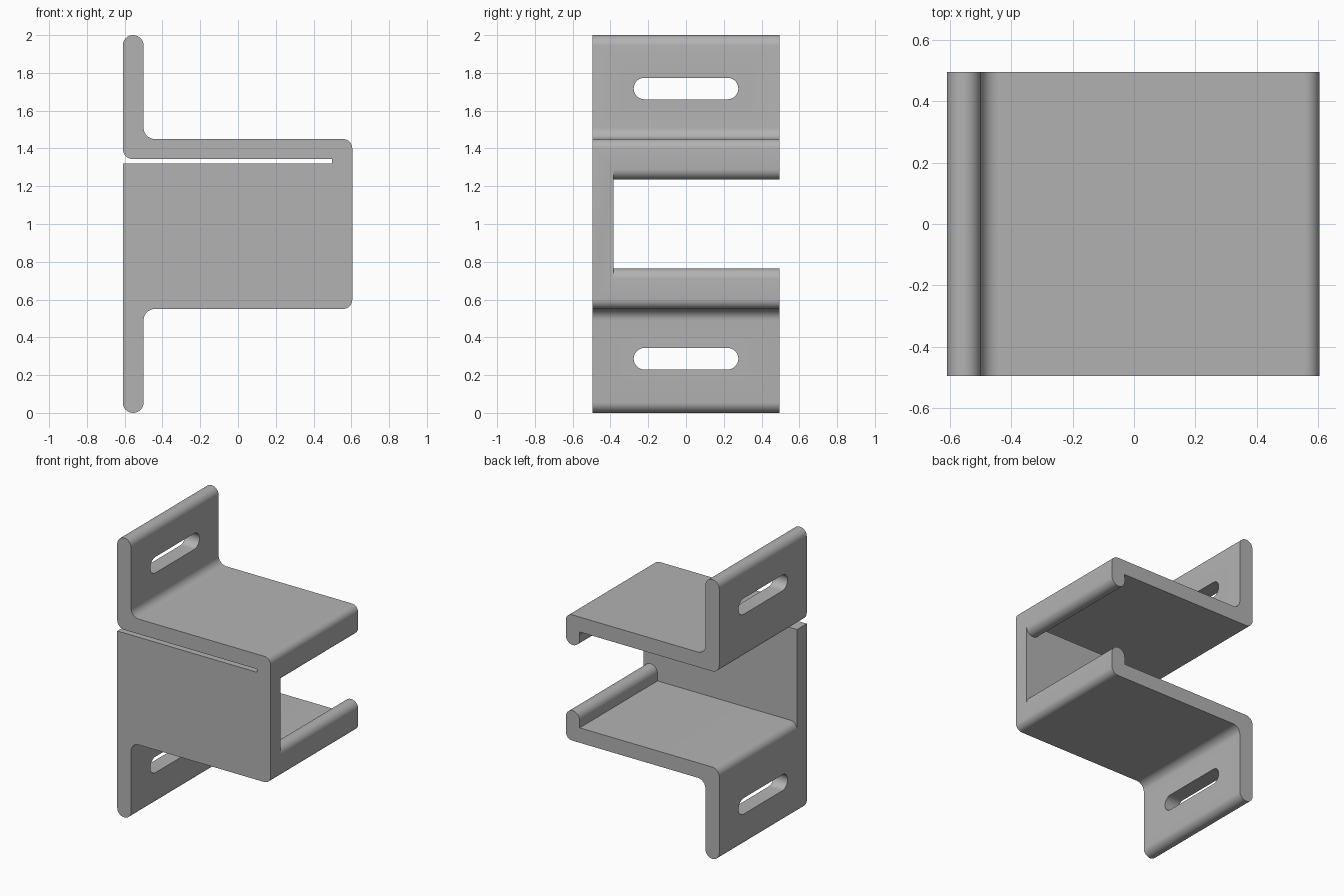
import bpy, bmesh, math
from mathutils import Vector

cube = bpy.data.objects.get("Cube")
if cube:
    bpy.data.objects.remove(cube, do_unlink=True)

# Main dimensions
LEFT, RIGHT, T, R = -0.61, 0.605, 0.11, 0.055
FRONT, BACK = -0.495, 0.495
SHELF_TOP, SHELF_LOW, LIP_END = 1.45, 1.343, 1.235

grey = bpy.data.materials.new("plain_grey")
grey.use_nodes = True
colour = (0.45, 0.45, 0.45, 1)
grey.diffuse_color = colour
grey.node_tree.nodes["Principled BSDF"].inputs["Base Color"].default_value = colour


def rounded(corners, steps=8):
    """Turn (x, z, radius) right-angle corners into an outline with arcs."""
    out = []
    for i, (x, z, r) in enumerate(corners):
        p = Vector((x, z))
        if r == 0:
            pts = [p]
        else:
            a = (Vector(corners[i - 1][:2]) - p).normalized() * r
            b = (Vector(corners[(i + 1) % len(corners)][:2]) - p).normalized() * r
            turns = [math.pi / 2 * k / steps for k in range(steps + 1)]
            pts = [p + a * (1 - math.sin(t)) + b * (1 - math.cos(t)) for t in turns]
        for q in pts:
            if not out or (q - out[-1]).length > 1e-4:
                out.append(q)
    if (out[0] - out[-1]).length < 1e-4:
        out.pop()
    return out


def prism(name, points, extrude):
    """Closed solid from a flat outline."""
    bm = bmesh.new()
    face = bm.faces.new([bm.verts.new(p) for p in points])
    new = bmesh.ops.extrude_face_region(bm, geom=[face])["geom"]
    bmesh.ops.translate(bm, vec=extrude, verts=[v for v in new if isinstance(v, bmesh.types.BMVert)])
    bmesh.ops.recalc_face_normals(bm, faces=bm.faces)
    mesh = bpy.data.meshes.new(name)
    bm.to_mesh(mesh)
    bm.free()
    mesh.materials.append(grey)
    obj = bpy.data.objects.new(name, mesh)
    bpy.context.collection.objects.link(obj)
    return obj


def cut(target, cutter):
    mod = target.modifiers.new(cutter.name, "BOOLEAN")
    mod.operation, mod.solver, mod.object = "DIFFERENCE", "EXACT", cutter
    bpy.context.view_layer.objects.active = target
    bpy.ops.object.modifier_apply(modifier=mod.name)
    bpy.data.objects.remove(cutter, do_unlink=True)


def flip(corners):
    """Same corners below mid height, in reverse order."""
    return [(x, 2 - z, r) for x, z, r in reversed(corners)]


# Bracket outline: flanges, shelves, front plate and the thin relief gap
upper = [(LEFT, 2, R), (LEFT + T, 2, R), (LEFT + T, SHELF_TOP, 0.06), (RIGHT, SHELF_TOP, 0.05)]
gap = [(LEFT, 1.32, 0), (0.497, 1.32, 0), (0.497, SHELF_LOW, 0), (LEFT, SHELF_LOW, R)]
outline = rounded(upper + flip(upper) + gap)
bracket = prism("mounting_bracket", [(p.x, FRONT, p.y) for p in outline], (0, BACK - FRONT, 0))

# Hollow between the shelves, leaving the front plate and the two hooked lips
hollow = [(-1, SHELF_LOW + R, 0), (LEFT, SHELF_LOW + R, 0), (LEFT, SHELF_LOW, R),
          (RIGHT - T, SHELF_LOW, 0), (RIGHT - T, LIP_END, R), (RIGHT, LIP_END, R),
          (RIGHT, LIP_END + R, 0), (1, LIP_END + R, 0)]
room = rounded(hollow + flip(hollow))
cut(bracket, prism("hollow_cutter", [(p.x, FRONT + T, p.y) for p in room], (0, 1.2, 0)))

# Long bolt slots in both flanges
for z in (1.717, 0.287):
    r = 0.057
    slot = rounded([(-0.277, z - r, r), (0.277, z - r, r), (0.277, z + r, r), (-0.277, z + r, r)])
    cut(bracket, prism("slot_cutter", [(-0.8, p.x, p.y) for p in slot], (0.5, 0, 0)))

bpy.ops.object.select_all(action="DESELECT")
bracket.select_set(True)
bpy.context.view_layer.objects.active = bracket
bpy.ops.object.shade_smooth_by_angle(angle=math.radians(30))
